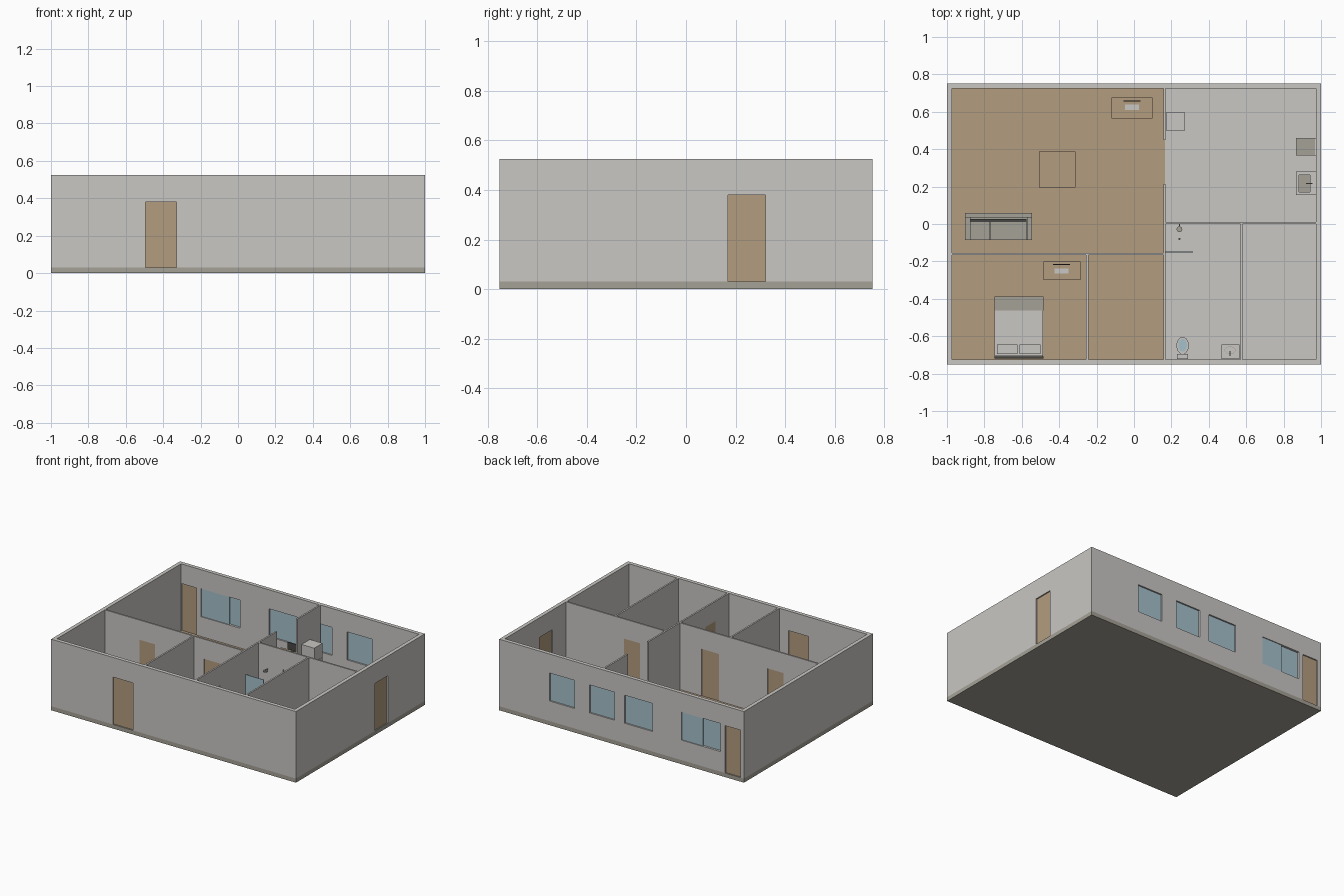
import bpy, bmesh, math
from mathutils import Matrix

if "Cube" in bpy.data.objects:
    bpy.data.objects.remove(bpy.data.objects["Cube"])


def srgb(r, g, b):
    return tuple((c / 255 / 12.92) if c < 11 else ((c / 255 + 0.055) / 1.055) ** 2.4
                 for c in (r, g, b)) + (1.0,)


def material(name, r, g, b):
    m = bpy.data.materials.new(name)
    m.diffuse_color = srgb(r, g, b)
    m.use_nodes = True
    m.node_tree.nodes["Principled BSDF"].inputs["Base Color"].default_value = m.diffuse_color
    return m


PLASTER = material("plaster", 201, 199, 195)
STONE = material("warm_grey", 165, 161, 150)
WOOD = material("wood", 179, 156, 127)
GLASS = material("glass", 165, 193, 203)
DARK = material("dark_grey", 70, 70, 68)


def finish(name, bm, mat):
    me = bpy.data.meshes.new(name)
    bm.to_mesh(me)
    bm.free()
    ob = bpy.data.objects.new(name, me)
    bpy.context.collection.objects.link(ob)
    if mat:
        me.materials.append(mat)
    return ob


def boxes(name, mat, *items):
    """Each item is (x0, x1, y0, y1, z0, z1)."""
    bm = bmesh.new()
    for x0, x1, y0, y1, z0, z1 in items:
        mx = Matrix.Translation(((x0 + x1) / 2, (y0 + y1) / 2, (z0 + z1) / 2))
        bmesh.ops.create_cube(bm, size=1, matrix=mx @ Matrix.Diagonal((x1 - x0, y1 - y0, z1 - z0, 1)))
    return finish(name, bm, mat)


def disc(name, mat, x, y, z0, z1, rx, ry, taper=1.0, n=20):
    bm = bmesh.new()
    mx = Matrix.Translation((x, y, (z0 + z1) / 2)) @ Matrix.Diagonal((rx, ry, z1 - z0, 1))
    bmesh.ops.create_cone(bm, cap_ends=True, segments=n, radius1=taper, radius2=1, depth=1, matrix=mx)
    for f in bm.faces:
        f.smooth = len(f.verts) == 4
    for e in bm.edges:
        e.smooth = not any(len(f.verts) > 4 for f in e.link_faces)
    return finish(name, bm, mat)


def cut(ob, *items):
    c = boxes(ob.name + "_cutter", None, *items)
    c.hide_render = True
    c.hide_viewport = True
    c.display_type = 'WIRE'
    m = ob.modifiers.new("cut", 'BOOLEAN')
    m.operation = 'DIFFERENCE'
    m.solver = 'EXACT'
    m.object = c


def opening(axis, pos, a, b, z0, z1, half):
    """Box across a wall running along the given axis at pos."""
    if axis == 'x':
        return (a, b, pos - half, pos + half, z0, z1)
    return (pos - half, pos + half, a, b, z0, z1)


F, TOP, DOOR = 0.03, 0.525, 0.38      # floor, wall top, door head
X, Y, T = 1.0, 0.752, 0.028           # half extents, outer wall thickness
IX, IY = X - T, Y - T

# Foundation slab
boxes("foundation", STONE, (-X, X, -Y, Y, 0, F))

# Outer walls with doors and windows
outer_doors = [('x', -Y + T / 2, -0.495, -0.33), ('y', X - T / 2, 0.17, 0.32),
               ('x', Y - T / 2, -0.975 + 0.005, -0.845)]
windows = [(-0.81, -0.49), (-0.254, -0.025), (0.057, 0.26), (0.385, 0.59)]
WZ0, WZ1, WY = 0.178, 0.385, Y - T / 2
shell = boxes("outer_walls", PLASTER, (-X, X, -Y, Y, F, TOP))
cut(shell, (-IX, IX, -IY, IY, F - 0.1, TOP + 0.1))
cut(shell, *[opening(d[0], d[1], d[2], d[3], F - 0.02, DOOR, 0.03) for d in outer_doors],
    *[opening('x', WY, a, b, WZ0, WZ1, 0.03) for a, b in windows])
for i, (ax, p, a, b) in enumerate(outer_doors):
    boxes(f"outer_door_{i + 1}", WOOD, opening(ax, p, a, b, F, DOOR, 0.005))
for i, (a, b) in enumerate(windows[1:]):
    boxes(f"window_{i + 1}", GLASS, opening('x', WY, a, b, WZ0, WZ1, 0.003))
# Sliding window with two overlapping panes
boxes("sliding_window", GLASS, opening('x', WY + 0.005, -0.66, -0.49, WZ0, WZ1, 0.003),
      opening('x', WY - 0.005, -0.81, -0.58, WZ0, WZ1, 0.003))

# Partition walls: name, axis, position, start, end, doors
H = 0.006
partitions = [
    ("living_partition", 'x', -0.16, -IX, 0.163, [(-0.69, -0.56), (-0.16, -0.02)]),
    ("kitchen_partition", 'x', 0.005, 0.163, IX, [(0.37, 0.50)]),
    ("bedroom_partition", 'y', -0.25, -IY, -0.16, []),
    ("bath_partition", 'y', 0.163, -IY, 0.215, [(-0.57, -0.45)]),
    ("kitchen_stub", 'y', 0.163, 0.45, IY, []),
    ("store_partition", 'y', 0.575, -IY, 0.005, []),
]
for name, ax, p, a, b, doors in partitions:
    w = boxes(name, PLASTER, opening(ax, p, a, b, F, TOP, H))
    if doors:
        cut(w, *[opening(ax, p, c, d, F - 0.02, DOOR, 0.03) for c, d in doors])
        boxes(name + "_doors", WOOD, *[opening(ax, p, c, d, F, DOOR, 0.003) for c, d in doors])

# Floor finishes
G = F + 0.002
boxes("wood_floor", WOOD, (-IX, 0.165, -IY, IY, F - 0.001, G))
boxes("tile_floor", PLASTER, (0.165, IX, -IY, IY, F - 0.001, G))


# Desks with screen and keyboard
def desk(name, x0, x1, y0, y1, xc):
    z = F + 0.125
    legs = [(x, x + 0.01, y, y + 0.01, F, z - 0.01)
            for x in (x0, x1 - 0.01) for y in (y0, y1 - 0.01)]
    boxes(name, WOOD, (x0, x1, y0, y1, z - 0.01, z), *legs)
    ys = y1 - 0.02
    boxes(name + "_screen", DARK, (xc - 0.045, xc + 0.045, ys, ys + 0.006, z + 0.012, z + 0.065),
          (xc - 0.01, xc + 0.01, ys, ys + 0.006, z, z + 0.013))
    boxes(name + "_keyboard", PLASTER, (xc - 0.037, xc + 0.037, ys - 0.045, ys - 0.017, z, z + 0.005))


desk("living_desk", -0.12, 0.10, 0.565, 0.675, -0.01)
desk("bedroom_desk", -0.485, -0.285, -0.30, -0.20, -0.387)

# Dining table
boxes("table", WOOD, (-0.507, -0.312, 0.195, 0.388, F + 0.115, F + 0.125),
      *[(x, x + 0.012, y, y + 0.012, F, F + 0.116) for x in (-0.505, -0.326) for y in (0.197, 0.374)])

# Sofa
boxes("sofa_frame", STONE, (-0.903, -0.545, 0.035, 0.06, F, F + 0.13), (-0.903, -0.875, -0.085, 0.035, F, F + 0.1),
      (-0.573, -0.545, -0.085, 0.035, F, F + 0.1), (-0.875, -0.573, -0.085, 0.035, F, F + 0.05))
boxes("sofa_cushions", STONE, (-0.874, -0.772, -0.085, 0.01, F + 0.05, F + 0.075),
      (-0.77, -0.574, -0.085, 0.01, F + 0.05, F + 0.075))
boxes("sofa_back_shadow_strip", DARK, (-0.874, -0.574, 0.012, 0.026, F + 0.05, F + 0.08))

# Bed
boxes("bed_base", STONE, (-0.745, -0.487, -0.71, -0.39, F, F + 0.05))
boxes("mattress", PLASTER, (-0.745, -0.487, -0.705, -0.39, F + 0.05, F + 0.08))
boxes("bed_throw", STONE, (-0.747, -0.485, -0.463, -0.388, F + 0.05, F + 0.084))
boxes("headboard", DARK, (-0.747, -0.485, -0.718, -0.708, F, F + 0.13))
boxes("pillows", PLASTER, (-0.733, -0.622, -0.696, -0.645, F + 0.08, F + 0.095),
      (-0.611, -0.5, -0.696, -0.645, F + 0.08, F + 0.095))

# Refrigerator
boxes("refrigerator", PLASTER, (0.17, 0.273, 0.5, 0.597, F, 0.215), (0.17, 0.273, 0.5, 0.597, 0.217, 0.32))

# Stove and kitchen sink
C = F + 0.15
boxes("stove", PLASTER, (0.866, IX, 0.365, 0.46, F, C))
boxes("stove_top", STONE, (0.87, 0.968, 0.37, 0.456, C, C + 0.003))
sink = boxes("kitchen_sink", PLASTER, (0.866, IX, 0.155, 0.28, F, C))
cut(sink, (0.882, 0.94, 0.172, 0.262, C - 0.03, C + 0.02))
boxes("kitchen_basin", STONE, (0.882, 0.94, 0.172, 0.262, C - 0.031, C - 0.027))
boxes("kitchen_tap", STONE, (0.948, 0.955, 0.213, 0.22, C, C + 0.04), (0.92, 0.955, 0.213, 0.22, C + 0.035, C + 0.041))

# Shower with glass screen
boxes("shower_tray", PLASTER, (0.169, 0.315, -0.15, -0.001, F, F + 0.01))
boxes("shower_glass", GLASS, (0.169, 0.315, -0.152, -0.148, F + 0.01, 0.347))
disc("shower_head", STONE, 0.243, -0.028, 0.34, 0.348, 0.015, 0.015)
boxes("shower_pipe", STONE, (0.24, 0.246, -0.03, -0.001, 0.348, 0.353))
disc("shower_drain", DARK, 0.243, -0.08, F + 0.01, F + 0.012, 0.006, 0.006)

# Toilet
disc("toilet_bowl", PLASTER, 0.26, -0.65, F, F + 0.066, 0.033, 0.046, taper=0.6)
disc("toilet_water", GLASS, 0.26, -0.648, F + 0.066, F + 0.069, 0.023, 0.034)
boxes("toilet_tank", PLASTER, (0.23, 0.29, -0.722, -0.695, F, F + 0.125))

# Wash basin
boxes("basin_stand", PLASTER, (0.467, 0.565, -0.722, -0.645, F, F + 0.135))
disc("basin_bowl", STONE, 0.513, -0.675, F + 0.135, F + 0.137, 0.03, 0.02)
disc("basin_inner", PLASTER, 0.513, -0.675, F + 0.137, F + 0.139, 0.028, 0.018)
boxes("basin_tap", STONE, (0.51, 0.516, -0.705, -0.699, F + 0.135, F + 0.165),
      (0.51, 0.516, -0.705, -0.68, F + 0.16, F + 0.166))
